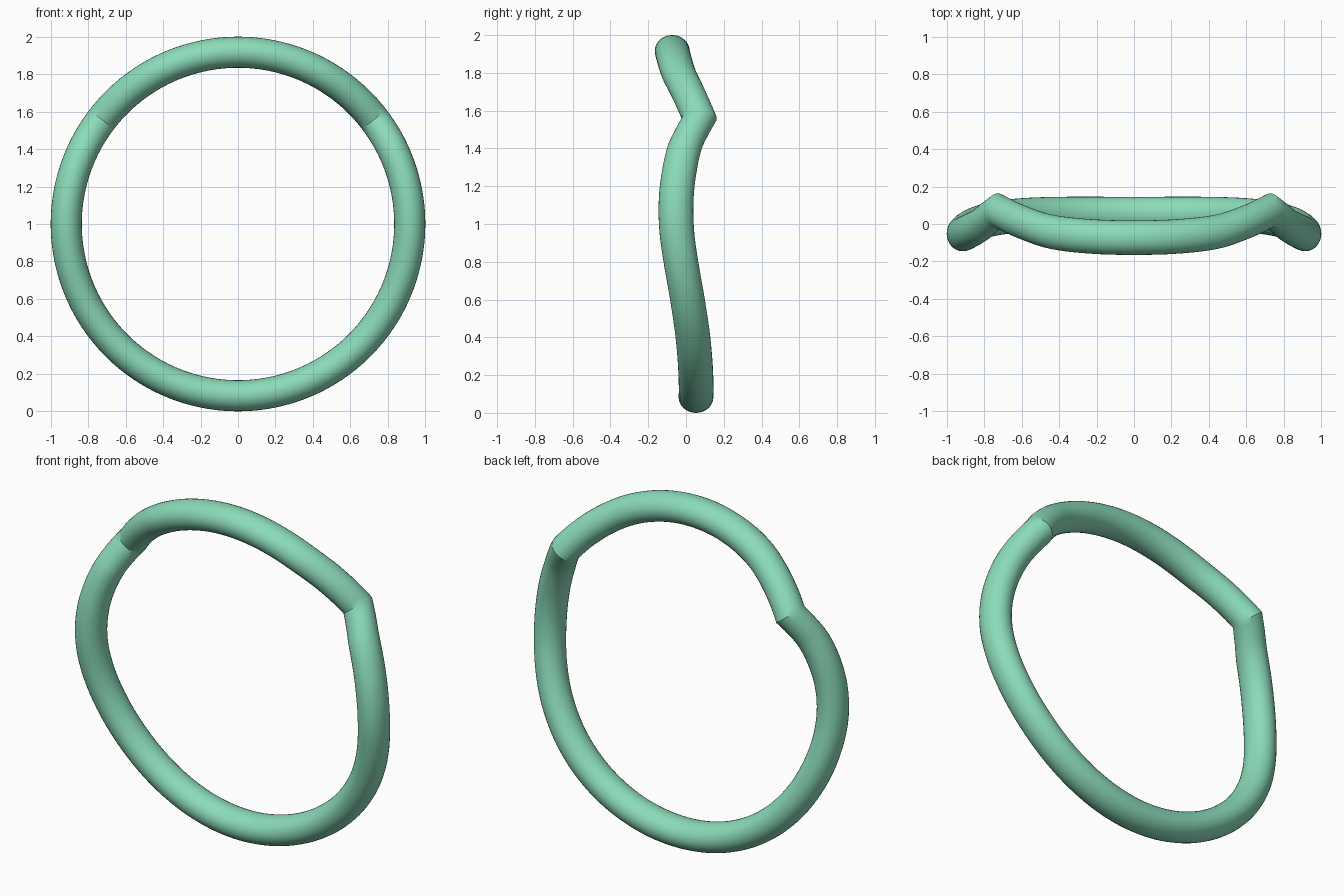
import bpy, bmesh
from math import sin, cos, pi, radians, degrees

if "Cube" in bpy.data.objects:
    bpy.data.objects.remove(bpy.data.objects["Cube"])

R, RAD, DEP = 0.917, 0.083, 0.092   # ring radius, tube radial and depth half-sizes
SEG, SIDES = 192, 32

# depth offset (y) along the ring by elevation angle; mirrored left/right
LOWER = [(-120, .052), (-90, .053), (-60, .052), (-41, .037), (-26, .008), (-12.6, -.027),
         (-3, -.048), (6, -.053), (15, -.042), (26, -.008), (33, .038), (37.5, .071)]
UPPER = [(37.5, .071), (49.8, .008), (60.7, -.040), (75, -.066), (90, -.073), (105, -.066)]


def smooth_lookup(keys, a):
    """Cubic Hermite interpolation through the keys."""
    def slope(i):
        lo, hi = max(i - 1, 0), min(i + 1, len(keys) - 1)
        return (keys[hi][1] - keys[lo][1]) / (keys[hi][0] - keys[lo][0])
    i = 0
    while i < len(keys) - 2 and a > keys[i + 1][0]:
        i += 1
    (a0, y0), (a1, y1) = keys[i], keys[i + 1]
    h = a1 - a0
    t = (a - a0) / h
    return ((2*t**3 - 3*t**2 + 1) * y0 + (t**3 - 2*t**2 + t) * h * slope(i)
            + (3*t**2 - 2*t**3) * y1 + (t**3 - t**2) * h * slope(i + 1))


def depth(a):
    e = (degrees(a) + 90) % 360 - 90
    if e > 90:
        e = 180 - e
    return smooth_lookup(LOWER if e <= 37.5 else UPPER, e)


# bent ring: oval section swept around a circle
bm = bmesh.new()
rings = []
for i in range(SEG):
    a = 2 * pi * i / SEG
    ring = []
    for j in range(SIDES):
        b = 2 * pi * j / SIDES
        r = R + RAD * cos(b)
        ring.append(bm.verts.new((r * cos(a), depth(a) + DEP * sin(b), 1 + r * sin(a))))
    rings.append(ring)
for i in range(SEG):
    p, q = rings[i], rings[(i + 1) % SEG]
    for j in range(SIDES):
        k = (j + 1) % SIDES
        bm.faces.new((p[j], p[k], q[k], q[j]))
bmesh.ops.recalc_face_normals(bm, faces=bm.faces)
mesh = bpy.data.meshes.new("bent_ring")
bm.to_mesh(mesh)
bm.free()
ring_obj = bpy.data.objects.new("bent_ring", mesh)
bpy.context.collection.objects.link(ring_obj)

# soft green finish
mat = bpy.data.materials.new("soft_green")
mat.diffuse_color = (0.26, 0.71, 0.49, 1)
mat.use_nodes = True
mat.node_tree.nodes["Principled BSDF"].inputs["Base Color"].default_value = mat.diffuse_color
mesh.materials.append(mat)

bpy.context.view_layer.objects.active = ring_obj
ring_obj.select_set(True)
bpy.ops.object.shade_smooth_by_angle(angle=radians(30))
